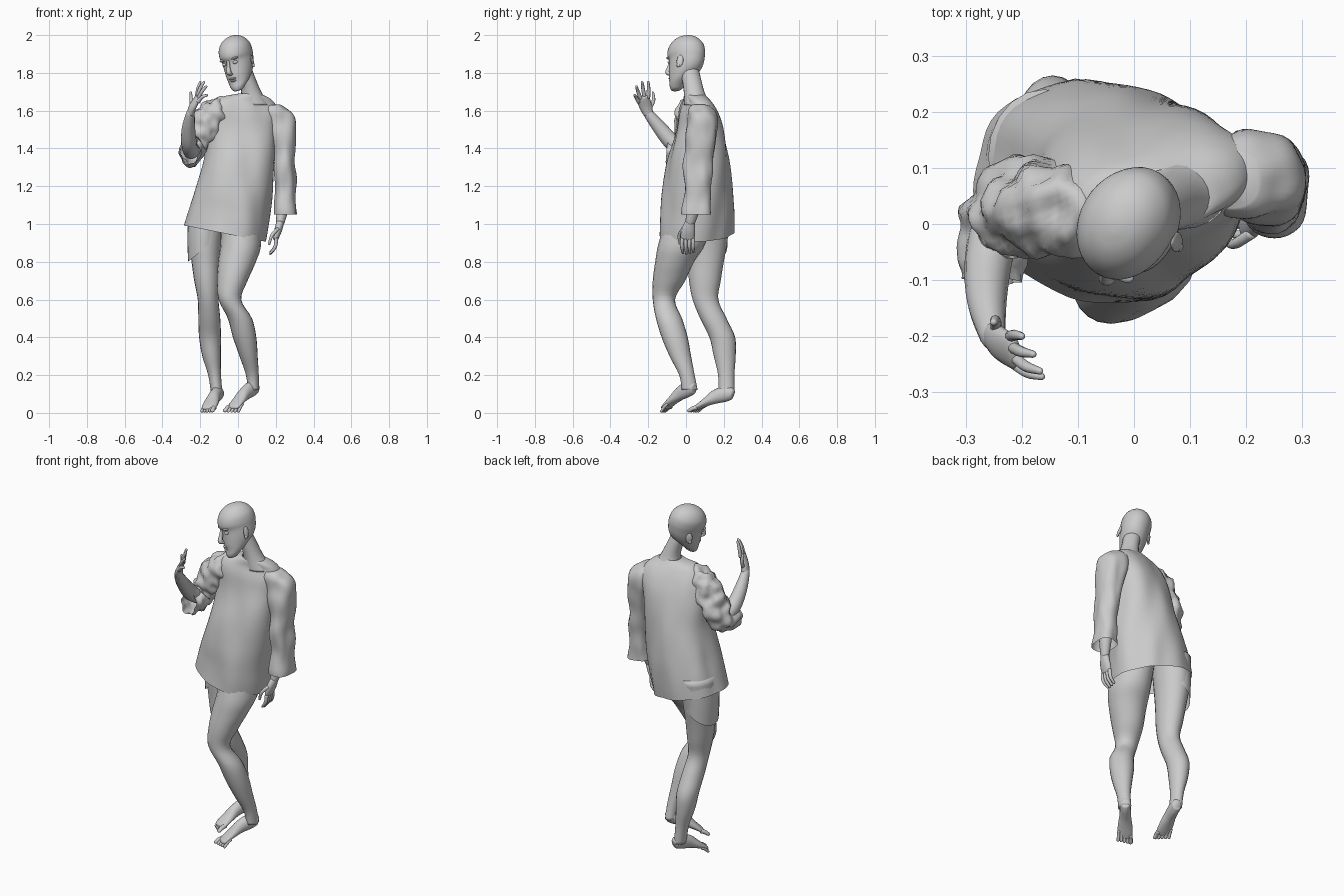
import bpy, bmesh, math
from mathutils import Vector, Matrix, noise


def smooth(rows, n=4):
    """Catmull-Rom interpolation of rows of numbers."""
    out = []
    for i in range(len(rows) - 1):
        p = [rows[max(i - 1, 0)], rows[i], rows[i + 1], rows[min(i + 2, len(rows) - 1)]]
        for k in range(n):
            t = k / n
            out.append([0.5 * (2 * b + (c - a) * t + (2 * a - 5 * b + 4 * c - d) * t * t
                        + (3 * b - a - 3 * c + d) * t ** 3) for a, b, c, d in zip(*p)])
    out.append(list(rows[-1]))
    return out


def skin(name, rings, sides, caps=(True, True), power=2.0, mat=None):
    """Skin rings given as (centre, u axis, v axis)."""
    bm = bmesh.new()
    loops = []
    for c, u, v in rings:
        loop = []
        for k in range(sides):
            a = 2 * math.pi * k / sides
            ca, sa = math.cos(a), math.sin(a)
            s = (abs(ca) ** power + abs(sa) ** power) ** (-1 / power)
            loop.append(bm.verts.new(c + u * ca * s + v * sa * s))
        loops.append(loop)
    for l0, l1 in zip(loops, loops[1:]):
        for k in range(sides):
            j = (k + 1) % sides
            bm.faces.new((l0[k], l0[j], l1[j], l1[k]))
    for use, loop in zip(caps, (loops[0], loops[-1])):
        if use:
            bm.faces.new(loop)
    return finish(name, bm, mat)


def finish(name, bm, mat=None):
    bmesh.ops.recalc_face_normals(bm, faces=bm.faces)
    me = bpy.data.meshes.new(name)
    bm.to_mesh(me)
    bm.free()
    if mat:
        me.transform(mat)
    for f in me.polygons:
        f.use_smooth = True
    ob = bpy.data.objects.new(name, me)
    bpy.context.collection.objects.link(ob)
    return ob


def stack(name, rows, sides=24, n=4, caps=(True, True), power=2.0, mat=None):
    """Horizontal ovals: x, y, z, half width, half depth, yaw degrees, slope."""
    rings = []
    for x, y, z, a, b, yaw, sl in smooth([(tuple(r) + (0, 0))[:7] for r in rows], n):
        w = math.radians(yaw)
        u = Vector((a * math.cos(w), a * math.sin(w), 0))
        v = Vector((-b * math.sin(w), b * math.cos(w), 0))
        u.z, v.z = u.x * sl, v.x * sl
        rings.append((Vector((x, y, z)), u, v))
    return skin(name, rings, sides, caps, power, mat)


def tube(name, rows, ref, sides=14, n=4, round_end=True, caps=(True, True), mat=None):
    """Ovals square to a path: x, y, z, side radius, thickness along ref."""
    pts = smooth(rows, n)
    rings = []
    for i, p in enumerate(pts):
        t = (Vector(pts[min(i + 1, len(pts) - 1)][:3]) - Vector(pts[max(i - 1, 0)][:3])).normalized()
        s = t.cross(Vector(ref)).normalized()
        rings.append((Vector(p[:3]), s * p[3], s.cross(t) * p[4]))
    if round_end:
        c, u, v = rings[-1]
        for d, k in ((0.5, 0.85), (0.85, 0.5), (1.0, 0.1)):
            rings.append((c + t * d * min(u.length, v.length), u * k, v * k))
    return skin(name, rings, sides, caps, 2.0, mat)


def ball(name, loc, size, mat=None):
    bm = bmesh.new()
    bmesh.ops.create_uvsphere(bm, u_segments=16, v_segments=10, radius=1)
    m = Matrix.Translation(loc) @ Matrix.Diagonal((*size, 1))
    return finish(name, bm, (mat or Matrix()) @ m)


def crumple(ob, amp, sx, sz):
    """Cloth folds pushed along the normals."""
    me = ob.data
    moves = [v.normal * amp * noise.noise(Vector((v.co.x * sx, v.co.y * sx, v.co.z * sz))) for v in me.vertices]
    for v, m in zip(me.vertices, moves):
        v.co += m


# tunic body, from slanted hem up to collar
tunic = stack("tunic", [
    (-.072, .058, .95, .218, .188, -20, -.2), (-.05, .06, 1.06, .215, .187, -17, -.15),
    (-.025, .06, 1.18, .205, .183, -10, -.1), (.005, .066, 1.35, .183, .16, 0, -.04),
    (.02, .07, 1.5, .188, .118, 10, -.04), (.035, .065, 1.59, .2, .092, 13, -.09),
    (.045, .06, 1.645, .16, .07, 12, -.09), (.065, .05, 1.68, .09, .056, 5, -.05),
    (.066, .048, 1.69, .06, .05, 0, 0)], 64, 8, (False, False), 2.25)
crumple(tunic, .016, 9, 3)

# sleeves
sl = stack("left_sleeve", [
    (.25, .058, 1.05, .058, .073), (.25, .06, 1.2, .055, .073), (.245, .072, 1.38, .058, .078),
    (.228, .085, 1.52, .072, .082), (.2, .085, 1.59, .08, .075), (.17, .08, 1.625, .05, .05)],
    36, 8, (False, True), 2.4)
crumple(sl, .015, 16, 8)
sr = tube("right_sleeve", [
    (-.06, .04, 1.61, .06, .06), (-.13, .03, 1.575, .085, .085), (-.185, .025, 1.49, .085, .08),
    (-.23, .02, 1.42, .08, .065), (-.25, -.03, 1.382, .075, .055), (-.256, -.1, 1.385, .07, .05)],
    (1, 0, 0), 36, 8, False, (True, False))
crumple(sr, .026, 24, 20)

# legs
stack("left_leg", [
    (.01, .03, 1.08, .1, .12), (.015, -.02, .9, .108, .125), (-.005, -.06, .8, .1, .103),
    (-.03, -.09, .7, .081, .086), (-.043, -.117, .6, .06, .059), (.01, -.09, .5, .064, .069),
    (.035, -.06, .4, .062, .069), (.056, -.03, .3, .048, .057), (.076, .005, .2, .034, .041),
    (.082, .02, .12, .03, .042)], 20, 4)
stack("right_leg", [
    (-.16, .12, 1.08, .1, .12), (-.172, .11, .9, .086, .108), (-.17, .105, .8, .076, .095),
    (-.165, .1, .7, .067, .084), (-.158, .103, .6, .055, .068), (-.152, .145, .5, .058, .07),
    (-.148, .192, .4, .058, .068), (-.14, .205, .3, .049, .058), (-.124, .213, .2, .034, .043),
    (-.112, .215, .1, .03, .042)], 20, 4)
# shorts leg showing under the tunic
stack("shorts_leg", [(-.178, .11, .87, .086, .108, 0, .8), (-.178, .11, .95, .09, .113, 0, .3),
                     (-.165, .115, 1.05, .098, .118)], 28, 5, (False, False))


# feet, heel raised, with toes
def foot(side, heel, tip, inner):
    h, t = Vector(heel), Vector(tip)
    d = t - h
    lat = Vector((d.y, -d.x, 0)).normalized() * inner
    rows = []
    for f, w, th, up in ((-.07, .014, .016, .0), (-.02, .026, .032, .006), (.15, .03, .042, .018),
                         (.4, .032, .036, .022), (.6, .039, .024, .014), (.78, .041, .016, .006),
                         (.86, .038, .012, .002)):
        rows.append((*(h + d * f + Vector((0, 0, up))), w, th))
    tube(side + "_foot", rows, (0, 0, 1), 16)
    for i in range(5):
        a = h + d * (.8 - .03 * i) + lat * (.029 - .0155 * i)
        b = h + d * (1.0 - .035 * i) + lat * (.031 - .017 * i)
        r = .012 if i == 0 else .0085
        b.z = r
        tube(side + "_toe", [(*a, r, r), (*((a + b) / 2 + Vector((0, 0, .004))), r, r), (*b, r, r * .8)],
             (0, 0, 1), 10, 3)


foot("left", (.09, .035, .125), (-.045, -.13, .012), 1)
foot("right", (-.1, .238, .095), (-.165, .025, .012), -1)

# neck
stack("neck", [(.085, .06, 1.63, .085, .07), (.073, .045, 1.69, .056, .056),
               (.055, .033, 1.75, .046, .051), (.025, .015, 1.83, .046, .05)], 20)

# head, turned and tipped
M = (Matrix.Translation((0, 0, 1.855)) @ Matrix.Rotation(math.radians(-30), 4, 'Z')
     @ Matrix.Rotation(math.radians(12), 4, 'X') @ Matrix.Rotation(math.radians(-12), 4, 'Y'))
prof = [(-.139, .012, -.088, -.06), (-.134, .027, -.1, -.045), (-.115, .043, -.104, -.02),
        (-.09, .057, -.1, .02), (-.055, .068, -.101, .07), (-.02, .075, -.097, .096),
        (.02, .079, -.093, .108), (.05, .083, -.101, .112), (.085, .08, -.092, .106),
        (.115, .064, -.07, .086), (.134, .042, -.042, .06), (.143, .018, -.012, .03), (.145, .003, .006, .012)]
stack("head", [(0, (f + b) / 2, z, w, (b - f) / 2) for z, w, f, b in prof], 36, 4, mat=M)
tube("nose", [(0, -.09, .03, .007, .008), (0, -.106, -.005, .009, .011), (0, -.117, -.03, .014, .013),
              (0, -.102, -.044, .012, .006)], (0, 1, 0), 12, 4, mat=M)
ball("upper_lip", (0, -.098, -.069), (.022, .011, .0055), M)
ball("lower_lip", (0, -.097, -.08), (.018, .011, .006), M)
for s in (-1, 1):
    ball("eye", (s * .032, -.079, .012), (.015, .012, .009), M)
    ball("brow", (s * .033, -.08, .034), (.024, .014, .007), M)
    tilt = Matrix.Translation((s * .081, .012, -.01)) @ Matrix.Rotation(s * .4, 4, 'Z') @ Matrix.Rotation(-.2, 4, 'X')
    ball("ear", (0, 0, 0), (.007, .018, .032), M @ tilt)
    ball("ear_lobe", (0, -.006, -.024), (.007, .009, .012), M @ tilt)


# hands
def fingers(side, data, ref):
    for root, mid, tip in data:
        tube(side + "_finger", [(*root, .0105, .0105), (*mid, .0095, .0095), (*tip, .0065, .0065)], ref, 10, 4)


# right arm, forearm raised
tube("right_forearm", [(-.245, .01, 1.385, .046, .044), (-.26, -.07, 1.43, .044, .042),
                       (-.262, -.14, 1.51, .037, .035), (-.252, -.2, 1.585, .026, .023)], (1, 0, 0), 16)
tube("right_palm", [(-.252, -.198, 1.58, .025, .021), (-.24, -.212, 1.62, .034, .019),
                    (-.215, -.228, 1.665, .035, .014)], (1, 0, .3), 16)
fingers("right", [
    ((-.22, -.2, 1.665), (-.212, -.198, 1.715), (-.2, -.2, 1.752)),
    ((-.216, -.22, 1.67), (-.2, -.228, 1.72), (-.18, -.232, 1.75)),
    ((-.212, -.238, 1.66), (-.192, -.254, 1.7), (-.168, -.262, 1.728)),
    ((-.212, -.25, 1.645), (-.19, -.265, 1.672), (-.165, -.272, 1.682)),
    ((-.245, -.19, 1.615), (-.247, -.172, 1.655), (-.25, -.175, 1.695))], (1, 0, .3))

# left arm, hanging
tube("left_forearm", [(.25, .065, 1.25, .042, .042), (.242, .05, 1.12, .038, .036),
                      (.224, .022, 1.01, .026, .023)], (1, 0, 0), 16)
tube("left_palm", [(.224, .022, 1.01, .026, .021), (.212, .012, .965, .037, .02),
                   (.2, .008, .925, .037, .015)], (1, 0, 0), 16)
fingers("left", [((.203, -.02 + .019 * i, .925), (.197, -.022 + .02 * i, .88), (.172, -.016 + .018 * i, .842 + .005 * abs(i - 1)))
                 for i in range(4)] + [((.212, -.015, .975), (.18, -.035, .94), (.165, -.032, .895))], (1, 0, .2))
